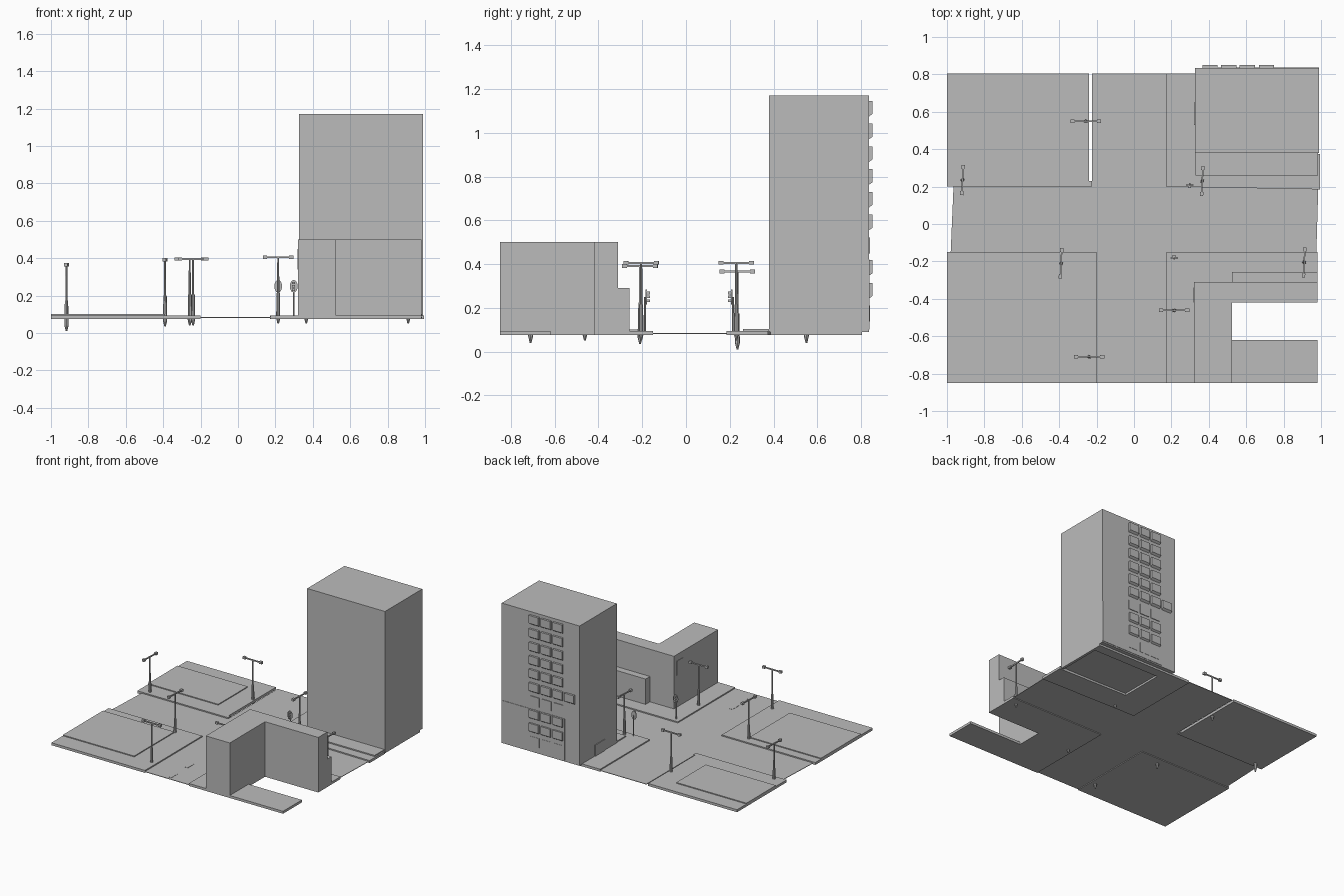
import bpy, bmesh
from mathutils import Matrix, Vector

cube = bpy.data.objects.get("Cube")
if cube:
    bpy.data.objects.remove(cube)

grey = bpy.data.materials.new("plain grey")
grey.use_nodes = True
grey.diffuse_color = (0.5, 0.5, 0.5, 1)
grey.node_tree.nodes["Principled BSDF"].inputs["Base Color"].default_value = (0.5, 0.5, 0.5, 1)


def finish(name, bm):
    mesh = bpy.data.meshes.new(name)
    bmesh.ops.recalc_face_normals(bm, faces=bm.faces)
    bm.to_mesh(mesh)
    bm.free()
    mesh.materials.append(grey)
    obj = bpy.data.objects.new(name, mesh)
    bpy.context.collection.objects.link(obj)
    return obj


def add_box(bm, x0, x1, y0, y1, z0, z1):
    centre = Vector((x0 + x1, y0 + y1, z0 + z1)) / 2
    bmesh.ops.create_cube(bm, size=1, matrix=Matrix.Translation(centre)
                          @ Matrix.Diagonal((x1 - x0, y1 - y0, z1 - z0, 1)))


def box(name, *bounds):
    bm = bmesh.new()
    add_box(bm, *bounds)
    return finish(name, bm)


def prism(name, outline, z0, z1):
    bm = bmesh.new()
    face = bm.faces.new([bm.verts.new((x, y, z0)) for x, y in outline])
    new = bmesh.ops.extrude_face_region(bm, geom=[face])["geom"]
    bmesh.ops.translate(bm, vec=(0, 0, z1 - z0),
                        verts=[v for v in new if isinstance(v, bmesh.types.BMVert)])
    return finish(name, bm)


def add_tube(bm, z0, z1, r0, r1, x=0, y=0, sides=8):
    bmesh.ops.create_cone(bm, cap_ends=True, segments=sides, radius1=r0, radius2=r1,
                          depth=z1 - z0, matrix=Matrix.Translation((x, y, (z0 + z1) / 2)))


# Ground: crossing roads and pavement slabs
LOW, TOP = 0.075, 0.094
prism("road", [(-0.98, -0.15), (-0.2, -0.15), (-0.2, -0.85), (0.175, -0.85), (0.175, -0.15),
               (0.975, -0.15), (0.985, 0.19), (0.17, 0.2), (0.17, 0.805), (-0.225, 0.805),
               (-0.225, 0.2), (-0.965, 0.2)], 0.081, 0.085)
for i in range(2):
    box("road_dash", -0.012, 0.012, -0.83 + i * 0.2, -0.75 + i * 0.2, 0.085, 0.087)
box("pavement_back_right", -1, -0.24, 0.2, 0.805, LOW, TOP)
box("pavement_bridge", -0.24, -0.225, 0.2, 0.23, LOW, TOP)
box("pavement_front_right", -1, -0.2, -0.85, -0.15, LOW, TOP)
prism("pavement_front_left", [(0.175, -0.85), (0.98, -0.85), (0.98, -0.62), (0.525, -0.62),
                              (0.525, -0.42), (0.98, -0.42), (0.98, -0.15), (0.175, -0.15)], LOW, TOP)
prism("pavement_back_left", [(0.17, 0.2), (0.995, 0.185), (0.995, 0.375), (0.4, 0.385),
                             (0.4, 0.73), (0.97, 0.73), (0.97, 0.385), (0.99, 0.385),
                             (0.99, 0.805), (0.17, 0.805)], LOW, TOP)
box("lawn_front_right", -1, -0.39, -0.71, -0.22, TOP, 0.101)
box("lawn_back_right", -1, -0.4, 0.33, 0.69, TOP, 0.101)
box("tower_forecourt", 0.33, 0.985, 0.26, 0.38, TOP, 0.103)

# Tower with raised windows on the back wall
box("tower", 0.325, 0.99, 0.38, 0.835, 0.09, 1.17)
box("tower_lower_panel", 0.45, 0.99, 0.835, 0.838, 0.1, 0.42)
box("tower_side_door", 0.32, 0.325, 0.53, 0.65, 0.094, 0.18)
bm = bmesh.new()
for row in range(10):
    z = 1.073 - row * 0.104
    depth = 0.84 if row in (6, 9) else 0.851
    columns = [0.465, 0.565, 0.667] + ([0.365] if row == 5 else [])
    for x in columns:
        add_box(bm, x, x + 0.082, 0.834, depth, z, z + 0.073)
for v in bm.verts:
    if v.co.y > 0.845 and any(e.other_vert(v).co.z > v.co.z + 0.01 for e in v.link_edges):
        v.co.z += 0.012
finish("tower_windows", bm)

# L-shaped low building with a lower annex
prism("low_building", [(0.32, -0.85), (0.525, -0.85), (0.525, -0.42), (0.98, -0.42),
                       (0.98, -0.31), (0.32, -0.31)], 0.09, 0.5)
box("low_building_annex", 0.525, 0.98, -0.31, -0.257, 0.09, 0.29)
box("low_building_window", 0.317, 0.32, -0.42, -0.34, 0.34, 0.45)


# Street lamps: tapered pole, crossbar and a lamp head at each end
def street_lamp(x, y, top, along_y):
    bm = bmesh.new()
    add_tube(bm, -0.365, -0.335, 0.004, 0.011)
    add_tube(bm, -0.335, -0.2, 0.011, 0.009)
    add_tube(bm, -0.2, -0.01, 0.006, 0.005)
    add_box(bm, -0.07, 0.07, -0.004, 0.004, -0.014, -0.005)
    for side in (-1, 1):
        add_box(bm, side * 0.07 - 0.011, side * 0.07 + 0.011, -0.009, 0.009, -0.018, 0)
    lamp = finish("street_lamp", bm)
    lamp.location = (x, y, top)
    lamp.rotation_euler.z = 1.52 if along_y else 0


for x, y, top, along_y in [(-0.258, 0.55, 0.405, False), (-0.917, 0.235, 0.375, True),
                           (0.365, 0.23, 0.415, True), (-0.39, -0.21, 0.4, True),
                           (0.91, -0.205, 0.415, True), (0.215, -0.462, 0.415, False),
                           (-0.24, -0.71, 0.405, False)]:
    street_lamp(x, y, top, along_y)


# Traffic signals: post, rounded back plate and hooded lights
def traffic_signal(x, y, facing):
    bm = bmesh.new()
    add_tube(bm, 0.085, 0.25, 0.005, 0.005, x, y)
    plate = (Matrix.Translation((x, y + facing * 0.006, 0.25)) @ Matrix.Diagonal((0.62, 1, 1, 1))
             @ Matrix.Rotation(1.5708, 4, "X"))
    bmesh.ops.create_cone(bm, cap_ends=True, segments=12, radius1=0.034, radius2=0.034,
                          depth=0.006, matrix=plate)
    for z in (0.232, 0.25, 0.268):
        ya, yb = sorted((y + facing * 0.008, y + facing * 0.022))
        add_box(bm, x - 0.008, x + 0.008, ya, yb, z - 0.006, z + 0.006)
    finish("traffic_signal", bm)


traffic_signal(0.298, 0.215, -1)
traffic_signal(0.215, -0.187, 1)
